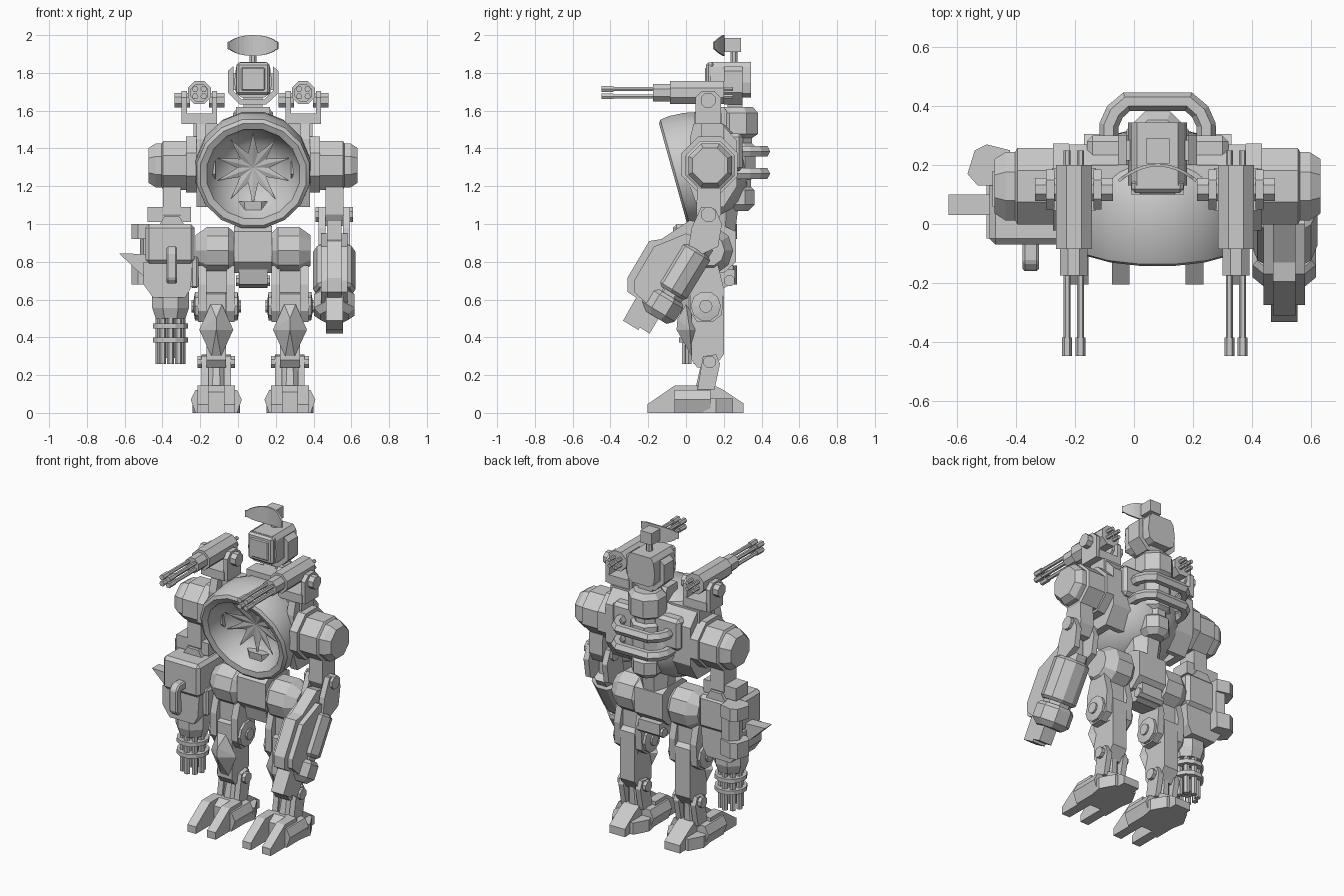
import bpy, bmesh, math
from mathutils import Vector

if "Cube" in bpy.data.objects:
    bpy.data.objects.remove(bpy.data.objects["Cube"])

CX = 0.08
mat = bpy.data.materials.new("armour grey")
mat.diffuse_color = (0.6, 0.6, 0.6, 1)
mat.use_nodes = True
mat.node_tree.nodes["Principled BSDF"].inputs["Base Color"].default_value = mat.diffuse_color


def finish(name, bm, bevel=0.0, smooth=False):
    bmesh.ops.recalc_face_normals(bm, faces=bm.faces)
    if bevel:
        bmesh.ops.bevel(bm, geom=bm.edges[:], offset=bevel, segments=1, affect='EDGES')
    me = bpy.data.meshes.new(name)
    bm.to_mesh(me)
    bm.free()
    me.materials.append(mat)
    ob = bpy.data.objects.new(name, me)
    bpy.context.collection.objects.link(ob)
    if smooth:
        bpy.context.view_layer.objects.active = ob
        ob.select_set(True)
        bpy.ops.object.shade_smooth_by_angle(angle=math.radians(32))
        ob.select_set(False)
    return ob


def box(name, x0, x1, y0, y1, z0, z1, bevel=0.0):
    bm = bmesh.new()
    bmesh.ops.create_cube(bm, size=1)
    for v in bm.verts:
        v.co = ((x0 + x1) / 2 + v.co.x * (x1 - x0), (y0 + y1) / 2 + v.co.y * (y1 - y0),
                (z0 + z1) / 2 + v.co.z * (z1 - z0))
    return finish(name, bm, bevel)


def prism(name, profile, a0, a1, axis='x', bevel=0.0):
    """Extrude a profile: (y,z) along x, (x,z) along y or (x,y) along z."""
    put = {'x': lambda p, a: (a, p[0], p[1]), 'y': lambda p, a: (p[0], a, p[1]),
           'z': lambda p, a: (p[0], p[1], a)}[axis]
    bm = bmesh.new()
    lo, hi = [[bm.verts.new(put(p, a)) for p in profile] for a in (a0, a1)]
    bm.faces.new(lo)
    bm.faces.new(hi)
    for i in range(len(lo)):
        j = (i + 1) % len(lo)
        bm.faces.new((lo[i], lo[j], hi[j], hi[i]))
    return finish(name, bm, bevel)


def lathe(name, p0, p1, profile, sides=8, smooth=False, squash=1.0):
    """Spin (radius, fraction) points round the line p0-p1, flat faces to the axes."""
    p0, p1 = Vector(p0), Vector(p1)
    d = p1 - p0
    side = d.cross(Vector((1, 0, 0)) if abs(d.normalized().x) < 0.9 else Vector((0, 1, 0))).normalized()
    up = d.normalized().cross(side)
    bm = bmesh.new()
    rings = []
    for r, t in profile:
        c = p0 + d * t
        if r == 0:
            rings.append([bm.verts.new(c)])
            continue
        angs = [(k + 0.5) * math.tau / sides for k in range(sides)]
        rings.append([bm.verts.new(c + side * math.cos(a) * r * squash + up * math.sin(a) * r) for a in angs])
    for A, B in zip(rings, rings[1:]):
        for k in range(sides):
            q = [A[k % len(A)], A[(k + 1) % len(A)], B[(k + 1) % len(B)], B[k % len(B)]]
            bm.faces.new(list(dict.fromkeys(q)))
    for ring in (rings[0], rings[-1]):
        if len(ring) > 2:
            bm.faces.new(ring)
    return finish(name, bm, 0, smooth)


def cyl(name, p0, p1, r0, r1=None, sides=8):
    return lathe(name, p0, p1, [(r0, 0), (r0 if r1 is None else r1, 1)], sides)


# Torso ball with a hollow, tilted front bowl
C = Vector((CX, -0.067, 1.262))
back = Vector((0, 0.963, 0.27))
lathe("torso_ball", C, C + back,
      [(0, .19), (.12, .18), (.19, .13), (.235, .05), (.25, .01), (.285, 0), (.304, .012), (.31, .06),
       (.305, .14), (.288, .22), (.25, .29), (.17, .36), (0, .4)], 16, True)
# Star burst inside the bowl
bm = bmesh.new()
u, w = Vector((1, 0, 0)), Vector((0, -0.27, 0.963))
mid = bm.verts.new(C + back * 0.14)
pts = []
for k in range(20):
    r, a = (0.2 if k % 2 else 0.085), k * math.tau / 20
    pts.append(bm.verts.new(C + back * (0.1 if k % 2 else 0.13) + (u * math.cos(a) + w * math.sin(a)) * r))
for k in range(20):
    bm.faces.new((mid, pts[k], pts[(k + 1) % 20]))
finish("bowl_star", bm)

# Back housing, spine and waist
prism("back_housing", [(.16, 1.53), (.19, 1.53), (.27, 1.44), (.27, 1.2), (.2, 1.09), (.17, 1.09)], CX - .25, CX + .25)
for s in (-1, 1):
    prism("housing_cheek", [(.04, 1.53), (.19, 1.53), (.27, 1.44), (.27, 1.2), (.2, 1.09), (.06, 1.09), (.02, 1.2), (.02, 1.45)],
          CX + s * .25, CX + s * .3)
box("collar_block", CX - .315, CX + .315, .08, .2, 1.45, 1.53)
box("upper_back_plate", CX - .24, CX + .24, .18, .3, 1.28, 1.48, .02)
lathe("spine", (CX, .275, 1.07), (CX, .275, 1.62),
      [(.06, 0), (.095, .06), (.095, .2), (.075, .23), (.075, .3), (.1, .33), (.1, .62), (.08, .65), (.08, .7),
       (.115, .74), (.115, .94), (.085, 1)])
box("neck", CX - .05, CX + .05, .22, .3, 1.58, 1.72)
prism("chest_top_plate", [(.1, 1.56), (.1, 1.62), (.2, 1.62), (.28, 1.5), (.2, 1.5)], CX - .09, CX + .09)
cyl("waist", (CX, .17, .9), (CX, .17, 1.12), .09, .12)

# Back handles
for z in (1.385, 1.267):
    cu = bpy.data.curves.new("back_handle", 'CURVE')
    cu.dimensions = '3D'
    cu.bevel_depth = .033
    cu.bevel_resolution = 1
    cu.use_fill_caps = True
    sp = cu.splines.new('POLY')
    path = [(-.165, .22), (-.165, .335), (-.145, .38), (-.105, .415), (.105, .415), (.145, .38), (.165, .335), (.165, .22)]
    sp.points.add(len(path) - 1)
    sp.use_smooth = False
    for p, (x, y) in zip(sp.points, path):
        p.co = (CX + x, y, z, 1)
    cu.materials.append(mat)
    bpy.context.collection.objects.link(bpy.data.objects.new("back_handle", cu))

# Head with screen, chin cradle and dish
prism("head", [(-.09, 1.69), (-.06, 1.67), (.06, 1.67), (.09, 1.69), (.1, 1.75), (.09, 1.83), (.07, 1.857), (-.07, 1.857), (-.09, 1.83), (-.1, 1.75)],
      .13, .345, 'y').location.x = CX
prism("chin_cradle", [(-.134, 1.81), (-.134, 1.695), (-.07, 1.632), (.07, 1.632), (.134, 1.695), (.134, 1.81), (.105, 1.835),
                      (.105, 1.705), (.06, 1.66), (-.06, 1.66), (-.105, 1.705), (-.105, 1.835)], .2, .3, 'y').location.x = CX
box("ear_bar", CX - .12, CX + .12, .215, .285, 1.71, 1.8)
box("screen_frame", CX - .088, CX + .088, .106, .15, 1.685, 1.855, .012)
box("screen", CX - .065, CX + .065, .1, .12, 1.705, 1.83, .008)
cyl("dish_post", (CX, .255, 1.84), (CX, .255, 1.92), .02)
box("dish_box", CX - .04, CX + .04, .205, .29, 1.91, 1.985)
bm = bmesh.new()
cols = []
for k in range(17):
    a = math.pi * k / 16
    x, h = -.135 * math.cos(a), .055 * max(math.sin(a), .36)
    cols.append([bm.verts.new((CX + x, .205 - .055 * (x / .135) ** 2, 1.945 + s * h)) for s in (-1, 1)])
for a, b in zip(cols, cols[1:]):
    bm.faces.new((a[0], b[0], b[1], a[1]))
dish = finish("dish", bm)
dish.modifiers.new("thickness", 'SOLIDIFY').thickness = .01

# Shoulder guns on forked mounts
for s in (-1, 1):
    gx, gz = .071 + s * .275, 1.695
    box("gun_mount", gx - .075, gx + .075, .045, .19, 1.53, 1.585)
    for t in (-1, 1):
        x = gx + t * .08
        prism("gun_fork", [(.05, 1.53), (.05, 1.67), (.085, 1.705), (.15, 1.705), (.185, 1.67), (.185, 1.53)], x - .014, x + .014)
        cyl("gun_pivot", (gx + t * .05, .117, 1.655), (gx + t * .132, .117, 1.655), .042)
    cyl("gun_body", (gx, -.085, gz), (gx, .2, gz), .066)
    cyl("gun_collar", (gx, -.175, gz), (gx, -.08, gz), .05)
    for k in range(4):
        a = math.pi / 4 + k * math.pi / 2
        x, z = gx + .032 * math.cos(a), gz + .028 * math.sin(a)
        cyl("gun_barrel", (x, -.44, z), (x, .25, z), .012, sides=6)
        cyl("gun_muzzle", (x, -.448, z), (x, -.385, z), .017, sides=6)

# Shoulder drums and upper arms
for s in (-1, 1):
    def X(d): return CX + s * d
    cyl("shoulder_axle", (X(.2), .125, 1.31), (X(.315), .125, 1.31), .12)
    cyl("shoulder_flange", (X(.3), .125, 1.315), (X(.355), .125, 1.315), .16)
    lathe("shoulder_drum", (X(.35), .128, 1.31), (X(.553), .128, 1.31),
          [(.14, 0), (.14, .62), (.125, .66), (.125, .82), (.1, 1)], 8)
    ax = X(.43)
    prism("upper_arm", [(.06, 1.25), (.18, 1.25), (.185, 1.05), (.15, .99), (.09, .99), (.055, 1.05)], ax - .048, ax + .048)
    cyl("elbow_pin", (ax - .1, .12, 1.05), (ax + .1, .12, 1.05), .042)

# Right arm: slanted cannon with a guard plate
E = Vector((.51, .12, 1.05))
D = Vector((0, -.52, -.855))
side = Vector((0, -.855, .52))
for t in (-1, 1):
    x = E.x + t * .065
    prism("forearm_fork", [(.08, 1.09), (.155, 1.08), (.19, 1.0), (.17, .88), (.0, .8), (.03, .98)], x - .018, x + .018)
prism("forearm_guard", [(.02, 1.02), (.1, 1.0), (.1, .88), (-.06, .6), (-.2, .57), (-.31, .64), (-.31, .715), (-.195, .91), (-.13, .92)],
      E.x - .038, E.x + .038)
prism("guard_cheek", [(.0, .95), (.08, .92), (-.06, .62), (-.2, .57), (-.275, .64), (-.275, .7), (-.17, .88), (-.12, .9)],
      E.x - .07, E.x + .07)
S = E - side * .04
lathe("forearm_sleeve", S + D * .19, S + D * .455, [(.09, 0), (.112, .06), (.112, .94), (.095, 1)], 10, squash=.88)
cyl("sleeve_core", S + D * .15, S + D * .55, .085)
lathe("forearm_cuff", S + D * .475, S + D * .61, [(.1, 0), (.116, .15), (.116, .75), (.08, 1)], 8, squash=.95)
tip = [E + D * a + side * b for a, b in ((.5, -.06), (.7, -.06), (.7, .0), (.715, .0), (.715, .095), (.56, .1), (.5, .06))]
prism("cannon_tip", [(p.y, p.z) for p in tip], E.x - .045, E.x + .045)

# Left arm: housing, spike, grip and rotary gun
ax, ay = -.357, .055
prism("left_forearm_top", [(-.43, .97), (-.39, 1.04), (-.31, 1.04), (-.27, .97)], .04, .2, 'y')
box("left_elbow_block", -.48, -.25, .06, .18, 1.01, 1.09)
box("left_housing", -.49, -.23, -.07, .21, .79, 1.0, .02)
prism("left_lower_housing", [(-.5, .8), (-.24, .8), (-.25, .66), (-.28, .61), (-.45, .61), (-.5, .68)], -.05, .19, 'y')
box("left_side_pod", -.25, -.21, -.01, .13, .66, .83, .01)
for z0, z1 in ((.92, 1.0), (.68, .78)):
    prism("left_rear_lug", [(-.42, .13), (-.53, .13), (-.565, .17), (-.54, .25), (-.5, .27), (-.42, .25)], z0, z1, 'z')
prism("left_rear_rail", [(-.42, .14), (-.5, .14), (-.52, .2), (-.48, .25), (-.42, .24)], .7, .98, 'z')
prism("left_spike", [(-.63, .845), (-.48, .84), (-.44, .68), (-.52, .74)], .03, .1, 'y')
prism("left_grip", [(-.05, .88), (-.13, .88), (-.16, .85), (-.16, .71), (-.13, .68), (-.1, .7), (-.11, .83), (-.05, .83)],
      -.378, -.322, bevel=.008)
lathe("rotary_drum", (ax, ay, .64), (ax, ay, .5), [(.105, 0), (.105, .6), (.085, 1)], 8)
cyl("rotary_core", (ax, ay, .29), (ax, ay, .52), .04)
for k in range(8):
    a = k * math.tau / 8
    x, y = ax + .06 * math.cos(a), ay + .06 * math.sin(a)
    cyl("rotary_barrel", (x, y, .26), (x, y, .52), .019, sides=6)
for z in (.46, .385):
    cyl("rotary_ring", (ax, ay, z - .013), (ax, ay, z + .013), .096, sides=12)

# Pelvis
prism("pelvis", [(.02, .96), (.02, .8), (.08, .74), (.2, .74), (.265, .8), (.265, .96), (.2, .99), (.06, .99)], CX - .1, CX + .1)
prism("pelvis_skirt", [(.06, .76), (.08, .68), (.2, .66), (.26, .69), (.26, .76)], CX - .075, CX + .075)
cyl("tail_bar", (CX - .09, .23, .7), (CX + .09, .23, .7), .03)
for s in (-1, 1):
    lathe("hip_drum", (CX + s * .1, .12, .86), (CX + s * .305, .12, .86),
          [(.1, 0), (.13, .15), (.13, .7), (.085, 1)], 10)

# Legs and feet
for s in (-1, 1):
    lx = CX + s * .195
    for t in (-1, 1):
        x = lx + t * .075
        prism("thigh_plate", [(.05, .78), (.17, .78), (.2, .66), (.19, .52), (.14, .48), (.06, .48), (.02, .54), (.02, .68)], x - .022, x + .022)
        lathe("knee_cap", (lx + t * .06, .105, .565), (lx + t * .13, .105, .565), [(.08, 0), (.08, .75), (.06, .8), (.035, .85), (.035, 1)], 10)
        x = lx + t * .06
        prism("ankle_link", [(.09, .3), (.16, .31), (.18, .26), (.15, .12), (.06, .12)], x - .018, x + .018)
        cyl("ankle_pin", (lx + t * .04, .125, .27), (lx + t * .1, .125, .27), .035)
        # Split toes
        x = lx + t * .07
        prism("toe", [(-.205, 0), (-.205, .045), (-.06, .145), (.06, .145), (.06, 0)], x - .03, x + .03)
        prism("toe_flank", [(x - t * .03, 0), (x - t * .03, .13), (x + t * .04, .12), (x + t * .065, .07), (x + t * .04, 0)], -.06, .13, 'y')
    box("thigh_core", lx - .055, lx + .055, .06, .17, .48, .76)
    prism("shin", [(.03, .63), (.03, .28), (.06, .24), (.15, .24), (.2, .31), (.2, .62), (.14, .66)], lx - .052, lx + .052)
    # Diamond knee guard, pointed forward
    bm = bmesh.new()
    rim = [bm.verts.new((lx + dx, y, z)) for dx, y, z in
           ((-.03, 0, .575), (.03, 0, .575), (.09, .02, .44), (.025, .03, .3), (-.025, .03, .3), (-.09, .02, .44))]
    ridge = [bm.verts.new((lx, y, z)) for y, z in ((-.045, .5), (-.05, .44))]
    rear = bm.verts.new((lx, .09, .44))
    for i, j, r in ((0, 1, 0), (1, 2, 0), (5, 0, 0), (2, 3, 1), (3, 4, 1), (4, 5, 1)):
        bm.faces.new((rim[i], rim[j], ridge[r]))
    bm.faces.new((rim[2], ridge[1], ridge[0]))
    bm.faces.new((rim[5], ridge[0], ridge[1]))
    for k in range(6):
        bm.faces.new((rim[k], rim[(k + 1) % 6], rear))
    finish("knee_guard", bm)
    prism("foot_body", [(-.02, 0), (-.02, .11), (.03, .145), (.16, .14), (.2, .12), (.305, .05), (.305, 0)], lx - .055, lx + .055)
    prism("foot_heel", [(-.11, .08), (.11, .08), (.125, .16), (.075, .25), (-.075, .25), (-.125, .16)], 0, .075, 'z').location.x = lx
    cyl("ankle_post", (lx, .1, .12), (lx, .12, .27), .055, .04)
